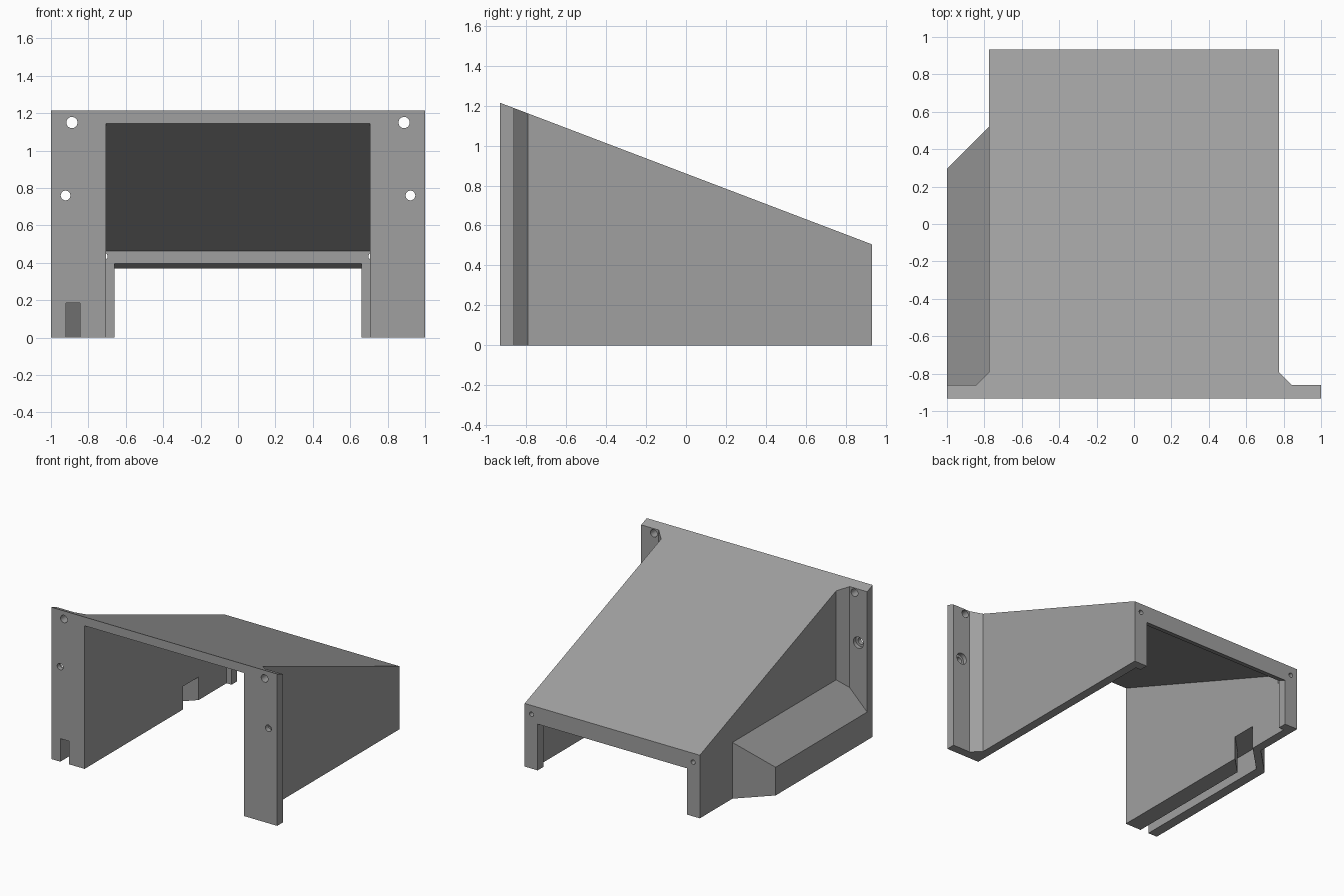
import bpy, bmesh, math
from mathutils import Matrix

if "Cube" in bpy.data.objects:
    bpy.data.objects.remove(bpy.data.objects["Cube"])

Y0, Y1 = -0.9325, 0.9325


def roof(y):
    # height of the sloping top at depth y
    return 1.215 + (0.505 - 1.215) * (y - Y0) / (Y1 - Y0)


grey = bpy.data.materials.new("plain grey")
grey.diffuse_color = (0.35, 0.35, 0.35, 1)
grey.use_nodes = True
grey.node_tree.nodes["Principled BSDF"].inputs["Base Color"].default_value = grey.diffuse_color


def prism(name, plan, top, bottom=0.0):
    # upright prism over a plan outline, with a top height given by top(x, y)
    bm = bmesh.new()
    low = [bm.verts.new((x, y, bottom)) for x, y in plan]
    high = [bm.verts.new((x, y, top(x, y))) for x, y in plan]
    bm.faces.new(low[::-1])
    bm.faces.new(high)
    n = len(plan)
    for i in range(n):
        j = (i + 1) % n
        bm.faces.new((low[i], low[j], high[j], high[i]))
    return finish(name, bm)


def rod(name, x, z, r, ya, yb):
    # round cutter along y
    bm = bmesh.new()
    m = Matrix.Translation((x, (ya + yb) / 2, z)) @ Matrix.Rotation(math.pi / 2, 4, 'X')
    bmesh.ops.create_cone(bm, cap_ends=True, segments=32, radius1=r, radius2=r,
                          depth=yb - ya, matrix=m)
    return finish(name, bm)


def finish(name, bm):
    bmesh.ops.recalc_face_normals(bm, faces=bm.faces)
    mesh = bpy.data.meshes.new(name)
    bm.to_mesh(mesh)
    bm.free()
    mesh.materials.append(grey)
    ob = bpy.data.objects.new(name, mesh)
    bpy.context.collection.objects.link(ob)
    return ob


def combine(target, tool, operation):
    mod = target.modifiers.new(tool.name, 'BOOLEAN')
    mod.operation, mod.solver, mod.object = operation, 'EXACT', tool
    bpy.context.view_layer.objects.active = target
    bpy.ops.object.modifier_apply(modifier=mod.name)
    bpy.data.objects.remove(tool, do_unlink=True)


def rect(x, ya, yb):
    return [(-x, ya), (x, ya), (x, yb), (-x, yb)]


# hood body with front flange and corner gussets
half = [(1, Y0), (1, -0.862), (0.845, -0.862), (0.775, -0.792), (0.775, Y1)]
plan = half + [(-x, y) for x, y in reversed(half)]
hood = prism("hood", plan, lambda x, y: roof(y))

# low side duct with a 45 degree top and end
duct = prism("side_duct", [(-1, -0.9), (-0.74, -0.9), (-0.74, 0.555), (-1, 0.295)],
             lambda x, y: x + 1.225)
combine(hood, duct, 'UNION')

# hollow interior and rear opening
combine(hood, prism("interior", rect(0.705, -1.1, 0.862),
                    lambda x, y: roof(y) - 0.07, -0.2), 'DIFFERENCE')
combine(hood, prism("rear_opening", rect(0.66, 0.8, 1.1),
                    lambda x, y: roof(y) - 0.135, -0.2), 'DIFFERENCE')

# cable channel under the duct, turning into the interior
channel = [(-0.92, -1.1), (-0.845, -1.1), (-0.845, 0.17), (-0.69, 0.325),
           (-0.69, 0.525), (-0.92, 0.295)]
combine(hood, prism("channel", channel, lambda x, y: 0.185, -0.2), 'DIFFERENCE')

# screw holes, mirrored left and right
for s in (-1, 1):
    for x, z, r, ya, yb in ((0.888, 1.15, 0.03, -1.1, -0.8),
                            (0.922, 0.76, 0.026, -1.1, -0.8),
                            (0.922, 0.76, 0.045, -0.895, -0.8),
                            (0.715, 0.434, 0.018, 0.8, 1.1)):
        combine(hood, rod("hole", s * x, z, r, ya, yb), 'DIFFERENCE')

# smooth the hole walls only
bpy.ops.object.select_all(action='DESELECT')
hood.select_set(True)
bpy.context.view_layer.objects.active = hood
bpy.ops.object.shade_smooth_by_angle(angle=math.radians(30))
